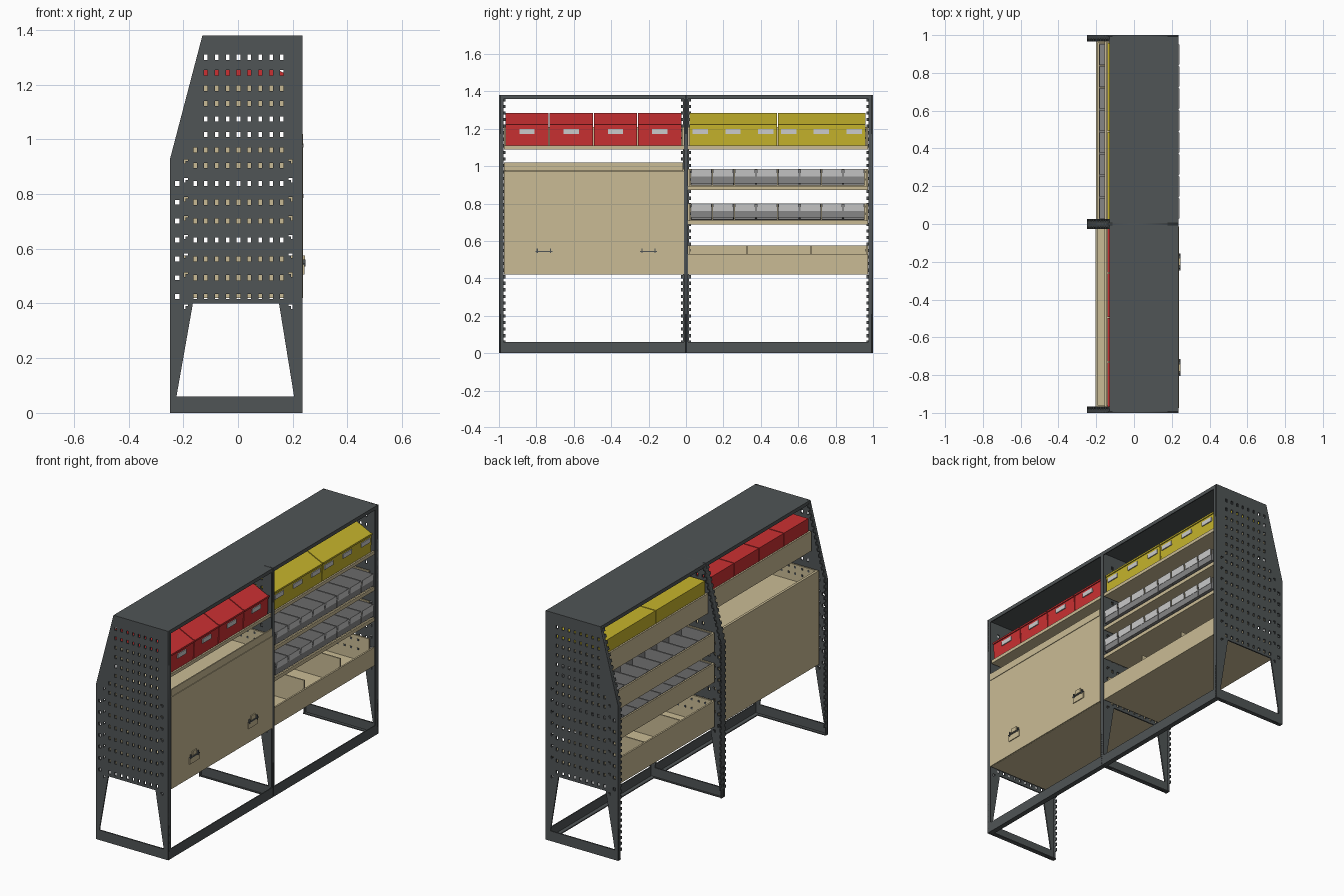
import bpy, bmesh, math
from mathutils import Matrix

cube = bpy.data.objects.get("Cube")
if cube:
    bpy.data.objects.remove(cube)


def material(name, rgb):
    m = bpy.data.materials.new(name)
    m.use_nodes = True
    m.diffuse_color = (*rgb, 1)
    m.node_tree.nodes["Principled BSDF"].inputs["Base Color"].default_value = (*rgb, 1)
    return m


STEEL = material("dark grey steel", (0.08, 0.09, 0.093))
WOOD = material("pale plywood", (0.59, 0.50, 0.30))
RED = material("red plastic", (0.60, 0.03, 0.032))
YELLOW = material("yellow plastic", (0.57, 0.46, 0.025))
GREY = material("grey plastic", (0.24, 0.24, 0.24))
LABEL = material("light grey label", (0.60, 0.60, 0.60))


class Part:
    """Collects prisms and boxes into one named object."""

    def __init__(self, name, mat):
        self.name, self.mat, self.bm = name, mat, bmesh.new()

    def prism(self, profile, y0, y1):
        # extrude an x-z outline along y
        verts = [self.bm.verts.new((x, y0, z)) for x, z in profile]
        face = self.bm.faces.new(verts)
        new = bmesh.ops.extrude_face_region(self.bm, geom=[face])["geom"]
        moved = [v for v in new if isinstance(v, bmesh.types.BMVert)]
        bmesh.ops.translate(self.bm, verts=moved, vec=(0, y1 - y0, 0))
        return self

    def box(self, x0, x1, y0, y1, z0, z1):
        return self.prism([(x0, z0), (x1, z0), (x1, z1), (x0, z1)], y0, y1)

    def done(self):
        bmesh.ops.recalc_face_normals(self.bm, faces=self.bm.faces)
        me = bpy.data.meshes.new(self.name)
        self.bm.to_mesh(me)
        self.bm.free()
        me.materials.append(self.mat)
        return link(self.name, me)


def link(name, me, loc=(0, 0, 0)):
    ob = bpy.data.objects.new(name, me)
    ob.location = loc
    bpy.context.collection.objects.link(ob)
    return ob


# Main outline
BACK, FRONT, TOP = -0.248, 0.235, 1.38
KNEE, BACK_TOP = 0.93, -0.13


def back_x(z):
    return BACK + max(0, z - KNEE) / (TOP - KNEE) * (BACK_TOP - BACK)


# Perforated side panel, filled as an outline with holes
def rect(x, z, w=0.013, h=0.019):
    return [(x - w / 2, z - h / 2), (x + w / 2, z - h / 2),
            (x + w / 2, z + h / 2), (x - w / 2, z + h / 2)]


def corner(x, z, s):
    a, t = 0.008, 0.002
    pts = [(a, a), (a, -a), (t, -a), (t, t), (-a, t), (-a, a)]
    return [(x + s * px, z + pz) for px, pz in pts]


loops = [[(BACK, 0), (FRONT, 0), (FRONT, TOP), (BACK_TOP, TOP), (BACK, KNEE)],
         [(-0.225, 0.06), (0.205, 0.06), (0.15, 0.4), (-0.165, 0.4)]]
upper = [1.3 - 0.0565 * i for i in range(8)]
lower = [0.839 - 0.069 * i for i in range(7)]
for z in upper + lower:
    first = 0 if z < 0.98 else 1
    loops += [rect(-0.157 + 0.0397 * i, z) for i in range(first, 9)]
for z in lower:
    loops.append(rect(-0.222, z, 0.018, 0.018))
for z in [0.919 - 0.069 * i for i in range(7)] + [0.388]:
    loops += [corner(-0.19, z, -1), corner(0.192, z, 1)]

curve = bpy.data.curves.new("panel_outline", "CURVE")
curve.dimensions, curve.fill_mode, curve.extrude = "2D", "BOTH", 0.004
for pts in loops:
    sp = curve.splines.new("POLY")
    sp.points.add(len(pts) - 1)
    for p, (x, z) in zip(sp.points, pts):
        p.co = (x, z, 0, 1)
    sp.use_cyclic_u = True
outline = link("panel_outline", curve)
bpy.context.view_layer.update()
panel = bpy.data.meshes.new_from_object(
    outline.evaluated_get(bpy.context.evaluated_depsgraph_get()))
bpy.data.objects.remove(outline)
panel.transform(Matrix.Rotation(math.pi / 2, 4, "X"))
panel.materials.clear()
panel.materials.append(STEEL)
for name, y in (("right_side_panel", -0.996), ("centre_panel", 0), ("left_side_panel", 0.996)):
    link(name, panel, (0, y, 0))

# Folded flanges with a toothed back edge
T = 0.006


def flange(name, front, back, teeth):
    p = Part(name, STEEL)
    p.box(FRONT - T, FRONT, *front, 0, TOP)
    p.box(BACK, FRONT, *front, 0, T)
    strips = [(0, KNEE, back), (KNEE, TOP, back)]
    strips += [(0.05 + 0.035 * i, 0.067 + 0.035 * i, teeth) for i in range(38)]
    for z0, z1, (y0, y1) in strips:
        a, b = back_x(z0), back_x(z1)
        p.prism([(a, z0), (a + T, z0), (b + T, z1), (b, z1)], y0, y1)
    p.done()


flange("right_flange", (-1, -0.975), (-1, -0.98), (-1, -0.966))
flange("centre_flange", (-0.012, 0.012), (-0.016, 0.016), (-0.027, 0.027))
flange("left_flange", (0.975, 1), (0.98, 1), (0.966, 1))

# Roof sheet and lower front rail
roof = Part("roof", STEEL).box(BACK_TOP, FRONT, -1, 1, TOP - T, TOP)
roof.box(FRONT - T, FRONT, -1, 1, 1.358, TOP).box(BACK_TOP, BACK_TOP + T, -1, 1, 1.358, TOP).done()
rail = Part("front_rail", STEEL).box(FRONT - T, FRONT, -1, 1, 0, 0.06)
rail.box(FRONT - 0.03, FRONT, -1, 1, 0, T).done()

# Plywood shelf trays
RIGHT_BAY, LEFT_BAY = (-0.972, -0.012), (0.012, 0.972)


def tray(name, bay, z, lip, height, back=-0.2, dividers=()):
    y0, y1 = bay
    w = 0.01
    p = Part(name, WOOD).box(back, 0.23, y0, y1, z, z + w)
    p.box(0.22, 0.23, y0, y1, z, z + lip)
    p.box(back, back + w, y0, y1, z, z + height)
    for y in (y0, y1 - w):
        p.box(back, 0.2, y, y + w, z, z + height)
    for y in dividers:
        p.box(back, 0.215, y - 0.004, y + 0.004, z, z + height)
    p.done()
    bolts = Part(name + "_bolts", STEEL)
    for y in (y0 + w, y1 - w - 0.002):
        for i in range(7):
            for f in (0.45, 0.8):
                x = back + 0.05 + 0.045 * i
                bolts.box(x, x + 0.012, y, y + 0.002, z + f * height, z + f * height + 0.012)
    bolts.done()


tray("right_top_shelf", RIGHT_BAY, 1.09, 0.02, 0.12, -0.155)
tray("left_top_shelf", LEFT_BAY, 1.09, 0.02, 0.12, -0.155)
tray("cabinet_shelf", RIGHT_BAY, 0.875, 0.02, 0.11)
tray("cabinet_base", RIGHT_BAY, 0.42, 0.02, 0.155)
tray("upper_bin_shelf", LEFT_BAY, 0.872, 0.022, 0.113)
tray("lower_bin_shelf", LEFT_BAY, 0.688, 0.022, 0.113)
tray("bottom_tray", LEFT_BAY, 0.42, 0.11, 0.155, dividers=(0.325, 0.668))

# Cabinet back, folding door and latches
Part("cabinet_back", WOOD).box(-0.205, -0.2, *RIGHT_BAY, 0.42, 0.985).done()
door = Part("cabinet_door", WOOD).box(0.231, 0.238, -0.974, -0.012, 0.42, 0.974)
door.box(0.231, 0.238, -0.974, -0.016, 0.977, 1.02).done()
for i, y in enumerate((-0.76, -0.2)):
    latch = Part(f"latch_{i + 1}", WOOD).box(0.238, 0.243, y - 0.045, y + 0.045, 0.505, 0.54)
    latch.box(0.238, 0.245, y - 0.02, y + 0.02, 0.55, 0.575).done()
    bar = Part(f"latch_bar_{i + 1}", STEEL).box(0.238, 0.246, y - 0.045, y + 0.045, 0.54, 0.546)
    for s in (-1, 1):
        bar.box(0.238, 0.246, y + s * 0.035 - 0.003, y + s * 0.035 + 0.003, 0.535, 0.56)
    bar.done()


# Slope-fronted storage boxes with labels
def crate(name, mat, y0, y1, labels):
    g = 0.003
    p = Part(name, mat)
    p.prism([(-0.14, 1.102), (0.215, 1.102), (0.22, 1.218), (0.08, 1.285), (-0.14, 1.285)],
            y0 + g, y1 - g)
    p.box(0.212, 0.226, y0 + g, y1 - g, 1.212, 1.222)
    p.done()
    tags = Part(name + "_labels", LABEL)
    for y in labels:
        tags.box(0.216, 0.224, y - 0.041, y + 0.041, 1.172, 1.198)
    tags.done()


for i in range(4):
    y = -0.968 + 0.2365 * i
    crate(f"red_box_{i + 1}", RED, y, y + 0.2365, [y + 0.118])
for i in range(2):
    y = 0.016 + 0.473 * i
    crate(f"yellow_box_{i + 1}", YELLOW, y, y + 0.473, [y + 0.06, y + 0.235, y + 0.41])

# Open grey bins with raised label strips
W, t = 0.115, 0.004
b = Part("open_bin", GREY).box(-0.185, 0.218, 0, W, 0, t)
b.box(-0.185, -0.181, 0, W, 0, 0.085).box(0.214, 0.234, 0, W, 0.012, 0.05)
b.box(0.01, 0.014, 0, W, 0, 0.06)
for y in (0, W - t):
    b.prism([(-0.185, 0), (0.23, 0.012), (0.23, 0.085), (-0.185, 0.085)], y, y + t)
bin_mesh = b.done()
strip = Part("bin_label", LABEL).prism(
    [(0.232, 0.048), (0.236, 0.048), (0.24, 0.088), (0.236, 0.088)], t, W - t).done()
for row, z in enumerate((0.712, 0.896)):
    for i in range(8):
        spot = (0, 0.025 + 0.1165 * i, z)
        if row + i == 0:
            bin_mesh.location = strip.location = spot
        else:
            link(f"open_bin_{row}_{i}", bin_mesh.data, spot)
            link(f"bin_label_{row}_{i}", strip.data, spot)
